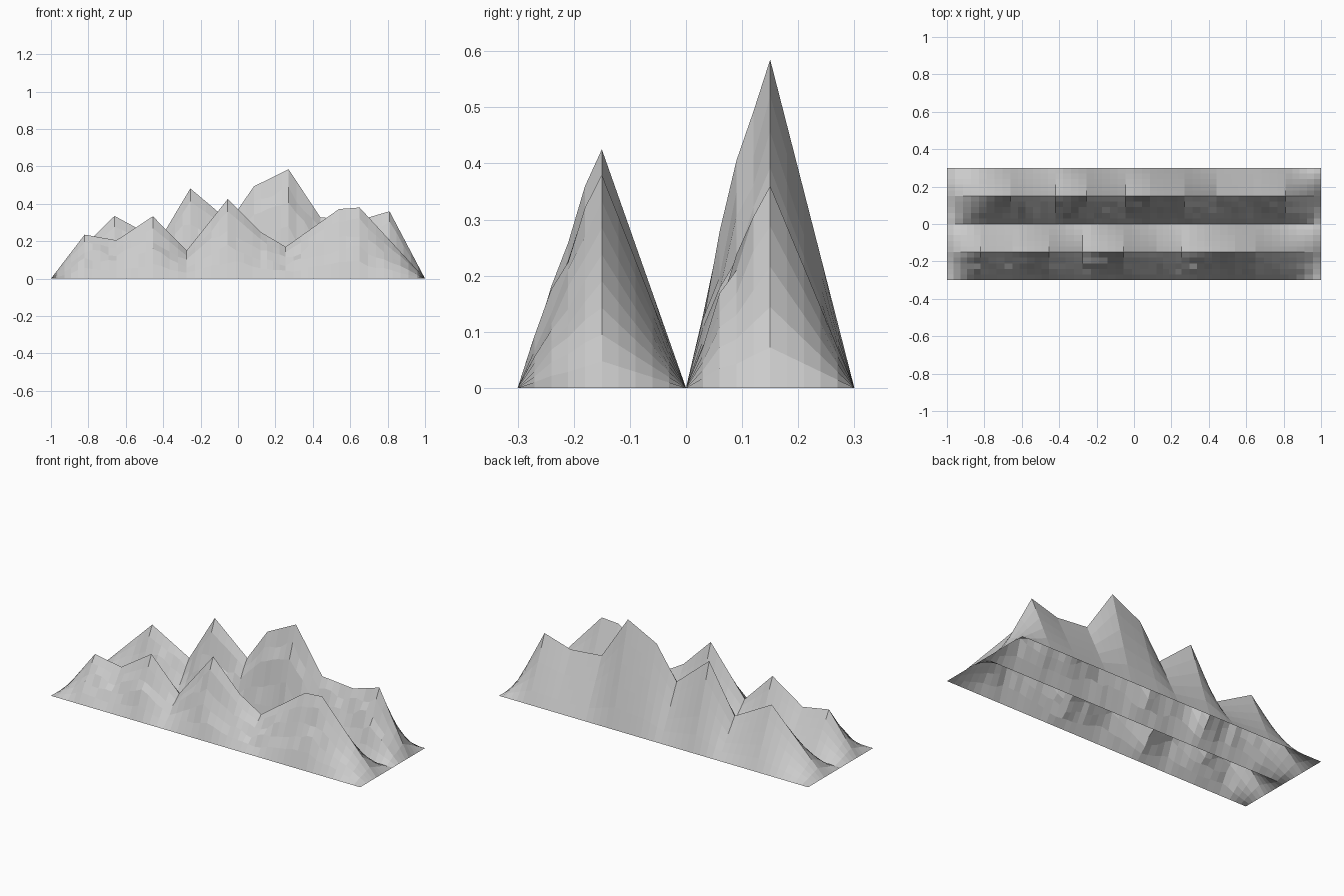
import bpy, math, random

if "Cube" in bpy.data.objects:
    bpy.data.objects.remove(bpy.data.objects["Cube"])

random.seed(4)
ROWS = 5  # strips on each slope


def columns(crest, step=0.045):
    """Subdivide the crest line into evenly spaced columns."""
    pts = [crest[0]]
    for (x0, z0), (x1, z1) in zip(crest, crest[1:]):
        n = math.ceil((x1 - x0) / step)
        pts += [(x0 + (x1 - x0) * i / n, z0 + (z1 - z0) * i / n)
                for i in range(1, n + 1)]
    return pts


def ridge(name, crest, y_mid, half, bulge):
    """Open-bottomed ridge: rough front slope, straight back slope."""
    cols = columns(crest)
    size = 2 * ROWS + 1
    verts, faces = [], []
    rough = [1.0] * size
    for i, (x, h) in enumerate(cols):
        if i % 2 == 0:
            rough = [random.uniform(-0.2, 1.0) for _ in range(size)]
        for j in range(size):
            t = (j - ROWS) / ROWS
            z = h * (1 - abs(t))
            if -ROWS < j - ROWS < 0:
                z += bulge * h * rough[j] * math.sin(math.pi * abs(t))
            verts.append((x, y_mid + t * half, z))
    for i in range(len(cols) - 1):
        for j in range(size - 1):
            a = i * size + j
            faces.append((a, a + size, a + size + 1, a + 1))
    mesh = bpy.data.meshes.new(name)
    mesh.from_pydata(verts, [], faces)
    ob = bpy.data.objects.new(name, mesh)
    bpy.context.collection.objects.link(ob)
    return ob


# Lower range in front
ridge("front_ridge",
      [(-1, 0), (-0.82, 0.235), (-0.65, 0.205), (-0.455, 0.333),
       (-0.275, 0.15), (-0.055, 0.425), (0.12, 0.25), (0.255, 0.17),
       (0.54, 0.372), (0.65, 0.38), (1, 0)], -0.15, 0.15, 0.09)

# Taller range behind
ridge("back_ridge",
      [(-1, 0), (-0.66, 0.335), (-0.42, 0.205), (-0.255, 0.482),
       (-0.045, 0.305), (0.085, 0.493), (0.27, 0.585), (0.44, 0.328),
       (0.64, 0.31), (0.81, 0.36), (1, 0)], 0.15, 0.15, 0.11)
